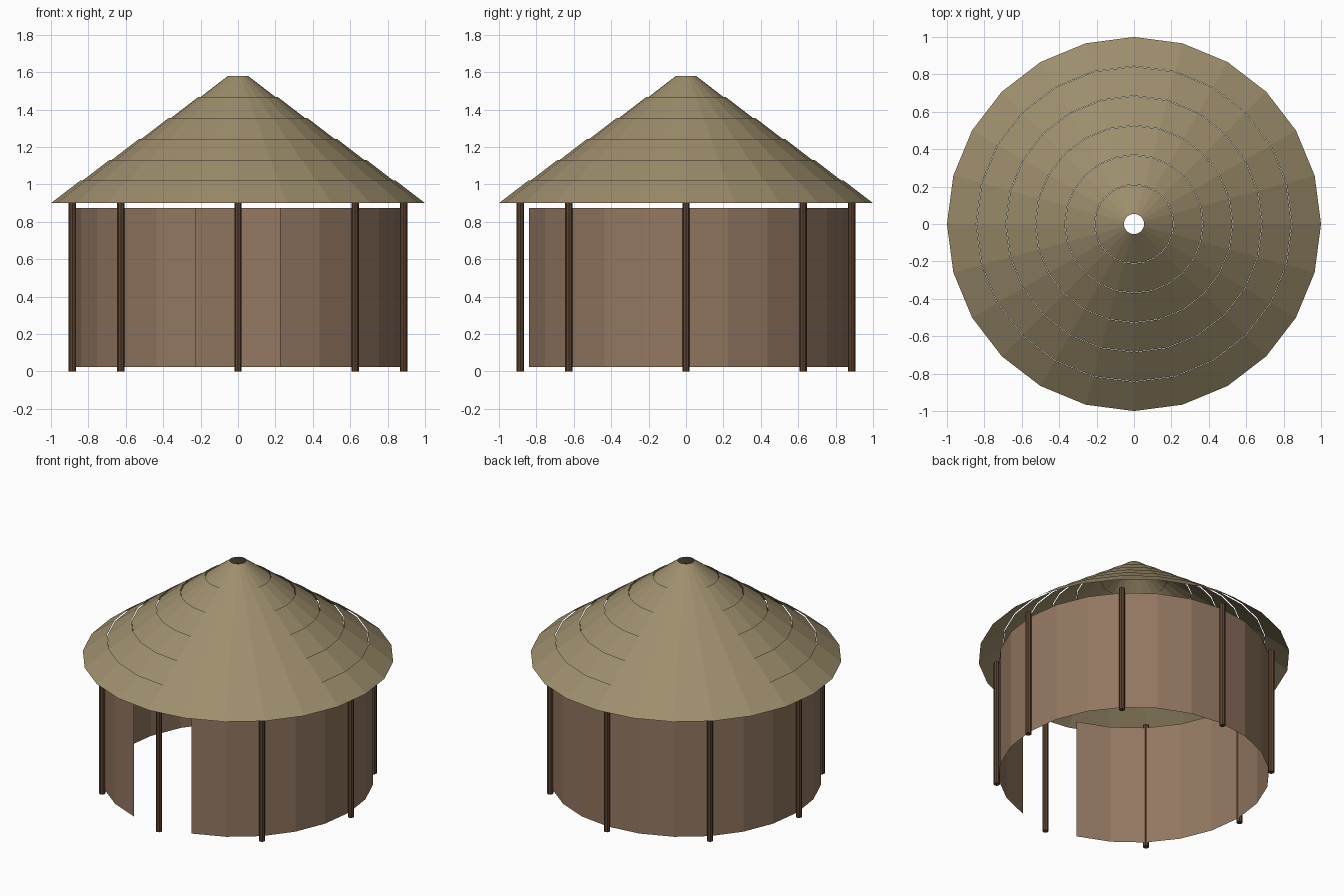
import bpy, bmesh
from math import sin, cos, pi

if "Cube" in bpy.data.objects:
    bpy.data.objects.remove(bpy.data.objects["Cube"])

SIDES = 24


def material(name, rgb):
    m = bpy.data.materials.new(name)
    m.diffuse_color = (*rgb, 1)
    m.use_nodes = True
    m.node_tree.nodes["Principled BSDF"].inputs["Base Color"].default_value = m.diffuse_color
    return m


def add_object(name, bm, mat):
    mesh = bpy.data.meshes.new(name)
    bm.to_mesh(mesh)
    bm.free()
    mesh.materials.append(mat)
    ob = bpy.data.objects.new(name, mesh)
    bpy.context.collection.objects.link(ob)
    return ob


def band(name, r0, z0, r1, z1, mat, skip=()):
    """Open faceted ring of quads; 'skip' lists the segments left out."""
    bm = bmesh.new()
    rings = [[bm.verts.new((r * cos(2 * pi * i / SIDES), r * sin(2 * pi * i / SIDES), z))
              for i in range(SIDES)] for r, z in ((r0, z0), (r1, z1))]
    for i in range(SIDES):
        if i not in skip:
            j = (i + 1) % SIDES
            bm.faces.new((rings[0][i], rings[0][j], rings[1][j], rings[1][i]))
    loose = [v for v in bm.verts if not v.link_faces]
    bmesh.ops.delete(bm, geom=loose, context='VERTS')
    return add_object(name, bm, mat)


thatch = material("thatch", (0.34, 0.27, 0.15))
clay = material("clay", (0.29, 0.185, 0.12))
wood = material("wood", (0.11, 0.058, 0.03))

# Thatched roof: six slightly overlapping open tiers, smoke hole at the top
for i in range(6):
    r, z = 1 - 0.158 * i, 0.9 + 0.112 * i
    band(f"roof_tier_{i + 1}", r, z, r - 0.156, z + 0.12, thatch)

# Thin round wall with the two front segments left open as a doorway
band("wall", 0.87, 0.025, 0.87, 0.875, clay, skip=(17, 18))

# Eight posts under the eaves
for i in range(8):
    a = i * pi / 4
    bm = bmesh.new()
    bmesh.ops.create_cone(bm, cap_ends=True, segments=8, radius1=0.02, radius2=0.02, depth=0.9)
    post = add_object(f"post_{i + 1}", bm, wood)
    post.location = (0.885 * cos(a), 0.885 * sin(a), 0.45)
